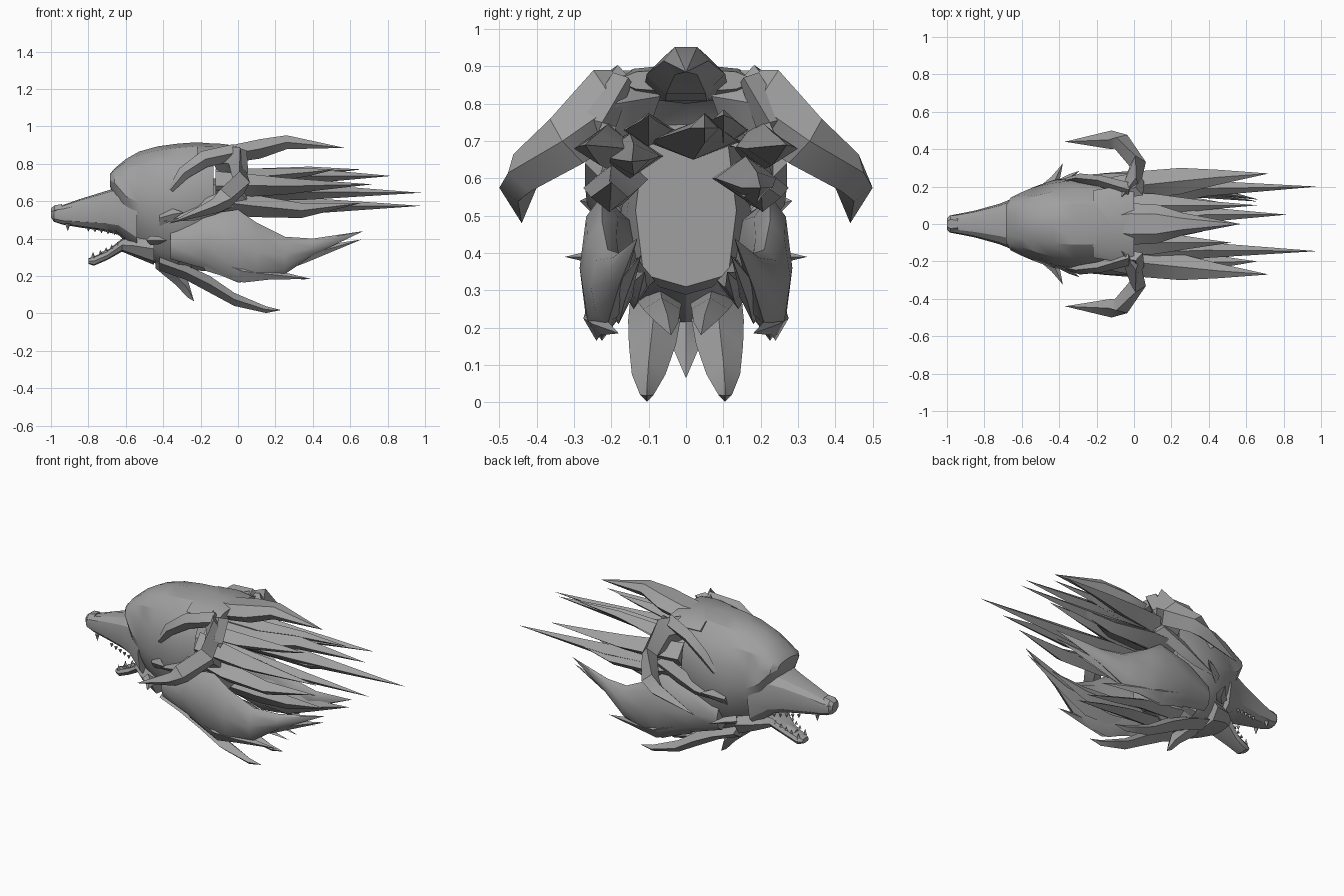
import bpy, bmesh, math
from mathutils import Vector, Matrix

fur = bpy.data.materials.new("fur_grey")
fur.diffuse_color = (0.35, 0.35, 0.35, 1)


def finish(name, bm, angle=32):
    bmesh.ops.remove_doubles(bm, verts=bm.verts, dist=0.0005)
    bmesh.ops.recalc_face_normals(bm, faces=bm.faces)
    me = bpy.data.meshes.new(name)
    bm.to_mesh(me)
    bm.free()
    me.materials.append(fur)
    ob = bpy.data.objects.new(name, me)
    bpy.context.collection.objects.link(ob)
    bpy.ops.object.select_all(action='DESELECT')
    ob.select_set(True)
    bpy.context.view_layer.objects.active = ob
    bpy.ops.object.shade_smooth_by_angle(angle=math.radians(angle))
    return ob


def loft(bm, path, sides=4, bend=False, taper=0.0, power=1.0, sgn=1, open_end=False):
    """Skin rings given as (x, y, z, half width, half height)."""
    rings = []
    pts = [Vector((p[0], p[1] * sgn, p[2])) for p in path]
    for i, p in enumerate(path):
        side, up = Vector((0, 1, 0)), Vector((0, 0, 1))
        if bend:
            t = (pts[min(i + 1, len(pts) - 1)] - pts[max(i - 1, 0)]).normalized()
            side = up.cross(t).normalized()
            up = t.cross(side)
        ring = []
        for k in range(sides):
            a = 2 * math.pi * k / sides
            c, s = math.cos(a), math.sin(a)
            c = math.copysign(abs(c) ** power, c) * (1 - taper * max(0, -s))
            s = math.copysign(abs(s) ** power, s)
            ring.append(bm.verts.new(pts[i] + side * p[3] * c + up * p[4] * s))
        rings.append(ring)
    for r, q in zip(rings, rings[1:]):
        for k in range(sides):
            j = (k + 1) % sides
            bm.faces.new((r[k], r[j], q[j], q[k]))
    bm.faces.new(rings[0])
    if not open_end:
        bm.faces.new(rings[-1])


def part(name, path, mirror=False, angle=32, **kw):
    bm = bmesh.new()
    for s in ((1, -1) if mirror else (1,)):
        loft(bm, path, sgn=s, **kw)
    return finish(name, bm, angle)


def body(rows):
    """Turn (x, bottom, top, half width) rows into loft rings."""
    return [(x, 0, (b + t) / 2, w, (t - b) / 2) for x, b, t, w in rows]


# Skull shell, open at the back, with eye sockets pressed in
bm = bmesh.new()
loft(bm, body([
    (-0.685, .68, .745, .10), (-0.66, .62, .775, .14), (-0.60, .43, .825, .17),
    (-0.53, .32, .865, .20), (-0.43, .26, .893, .235), (-0.32, .21, .908, .25),
    (-0.22, .24, .915, .25), (-0.13, .29, .908, .235)]),
    sides=16, taper=.35, power=.85, open_end=True)
for v in bm.verts:
    d = math.hypot(v.co.x + .53, v.co.z - .70)
    if d < .06:
        v.co.y *= .88
finish("skull", bm, 28)
part("crown", body([(-0.22, .80, .905, .18), (-0.10, .81, .908, .20), (0.0, .83, .895, .19)]),
     sides=8)

# Snout, nose and jaw
part("snout", body([
    (-1.0, .515, .56, .03), (-0.985, .49, .572, .046), (-0.94, .475, .578, .054),
    (-0.85, .46, .61, .072), (-0.72, .44, .65, .108), (-0.64, .42, .675, .14),
    (-0.54, .33, .70, .185)]), sides=12, power=.75)
part("nose", body([(-1.0, .525, .565, .03), (-0.98, .52, .582, .048),
                   (-0.94, .535, .588, .04)]), sides=6)
part("lower_jaw", body([
    (-0.80, .265, .295, .03), (-0.77, .255, .305, .045), (-0.70, .285, .335, .055),
    (-0.62, .33, .40, .09), (-0.56, .305, .42, .14), (-0.45, .26, .43, .18)]),
    sides=8, power=.75)
part("tongue", body([(-0.74, .31, .325, .02), (-0.68, .325, .35, .035),
                     (-0.57, .37, .41, .05)]), sides=6)

# Teeth
bm = bmesh.new()
teeth = [(-.91, .045, .48, -.04, .015)]
teeth += [(-.80 + i * .035, .065 + i * .009, .46 - i * .005, -.022, .012) for i in range(5)]
teeth += [(-.775, .032, .295, .035, .012)]
teeth += [(-.735 + i * .03, .04 + i * .008, .32 + i * .014, .02, .01) for i in range(4)]
for x, y, z, h, r in teeth:
    for s in (1, -1):
        m = Matrix.Translation((x, y * s, z + h / 2))
        if h < 0:
            m = m @ Matrix.Rotation(math.pi, 4, 'X')
        bmesh.ops.create_cone(bm, cap_ends=True, segments=4, radius1=r, radius2=0,
                              depth=abs(h), matrix=m)
finish("teeth", bm)

# Curling horns and the frame carrying them
part("horn", [(-0.10, .10, .82, .05, .07), (-0.01, .21, .80, .045, .10),
              (0.02, .32, .70, .045, .075), (-0.07, .44, .615, .05, .06),
              (-0.12, .45, .575, .05, .04), (-0.37, .44, .48, 0, 0)],
     True, bend=True)
part("ear_ridge", [(-0.36, .235, .66, .012, .015), (-0.29, .245, .75, .025, .035),
                   (-0.18, .23, .825, .03, .045), (-0.02, .18, .86, .04, .045)],
     True, bend=True)
part("ear_frame", [(0.0, .17, .87, .05, .03), (0.02, .23, .75, .035, .045),
                   (0.01, .235, .64, .035, .055), (-0.14, .24, .575, .03, .05),
                   (-0.24, .24, .53, .025, .035), (-0.40, .23, .49, 0, 0)],
     True, bend=True)

# Cheek spikes
part("cheek_spike_low", [(-0.47, .19, .39, .03, .025), (-0.42, .24, .39, .025, .02),
                         (-0.38, .325, .39, 0, 0)], True, bend=True)
part("cheek_spike_high", [(-0.42, .20, .51, .03, .045), (-0.35, .245, .53, .02, .03),
                          (-0.29, .285, .54, 0, 0)], True)

# Crest on top of the head
part("crest", [(-0.25, 0, .86, .05, .03), (-0.02, 0, .855, .11, .055),
               (0.12, 0, .88, .105, .06), (0.26, 0, .915, .06, .043),
               (0.57, 0, .885, 0, 0)], sides=6)

# Back mane locks, in pairs
part("side_lock", [(-0.12, .19, .68, .06, .08), (0.06, .21, .685, .075, .06),
                   (0.25, .23, .68, .07, .045), (0.45, .25, .685, .04, .025),
                   (0.72, .27, .69, 0, 0)], True)
part("shoulder_lock", [(-0.12, .17, .60, .07, .07), (0.08, .20, .575, .075, .06),
                       (0.34, .205, .55, .05, .04), (0.66, .20, .59, 0, 0)], True)

# Single long locks
locks = [
    ("long_lock_left", (.16, .60, .09, .06), (.19, .575, .042), (.98, .20, .575)),
    ("long_lock_right", (-.15, .66, .09, .06), (-.14, .65, .042), (.98, -.145, .645)),
    ("centre_lock", (.02, .70, .13, .05), (.05, .735, .04), (.82, .05, .735)),
    ("inner_lock_left", (.10, .73, .07, .045), (.10, .76, .025), (.66, .10, .77)),
    ("inner_lock_right", (-.10, .73, .07, .045), (-.10, .755, .02), (.52, -.10, .77)),
]
for name, (y0, z0, w, h), (y1, z1, r), tip in locks:
    part(name, [(-0.12, y0, z0, w, h), (0.10, y0, z0, w * .9, h),
                (0.38, y1, z1, r, r), tip + (0, 0)])

# Neck block behind the throat
part("neck", body([(-0.32, .24, .70, .18), (-0.20, .27, .72, .16),
                   (-0.10, .31, .72, .135)]), sides=8, power=.5)

# Large lower ruffs with trailing tips
part("ruff", [(-0.36, .17, .37, .05, .08), (-0.18, .20, .385, .07, .145),
              (0.0, .225, .36, .06, .195), (0.10, .225, .33, .055, .155),
              (0.25, .21, .31, .045, .10), (0.40, .18, .355, .025, .045),
              (0.67, .13, .44, 0, 0)], True, sides=8, angle=40)
part("ruff_lock", [(-0.05, .19, .33, .05, .11), (0.20, .18, .29, .04, .08),
                   (0.36, .165, .31, .025, .04), (0.66, .12, .395, 0, 0)], True)
part("ruff_point", [(-0.18, .20, .30, .05, .07), (0.03, .24, .225, .035, .06),
                    (0.16, .23, .21, .02, .03), (0.39, .18, .185, 0, 0)], True)
part("inner_ruff_lock", [(-0.15, .13, .33, .05, .06), (0.05, .14, .31, .04, .06),
                         (0.25, .13, .31, .025, .04), (0.50, .11, .35, 0, 0)], True)

# Throat tufts
part("throat_lock", [(-0.25, .07, .27, .06, .04), (0.0, .065, .25, .05, .03),
                     (0.18, .05, .215, .03, .02), (0.37, .04, .18, 0, 0)], True)
part("chin_lock", [(-0.42, .08, .27, .07, .04), (-0.28, .085, .22, .07, .04),
                   (-0.15, .09, .155, .063, .045), (-0.02, .10, .075, .045, .035),
                   (0.15, .105, .02, .018, .018), (0.23, .105, .018, 0, 0)], True)
part("chin_point", [(-0.44, 0, .28, .06, .04), (-0.33, 0, .20, .05, .05),
                    (-0.27, 0, .135, .03, .05), (-0.235, 0, .065, 0, 0)])
